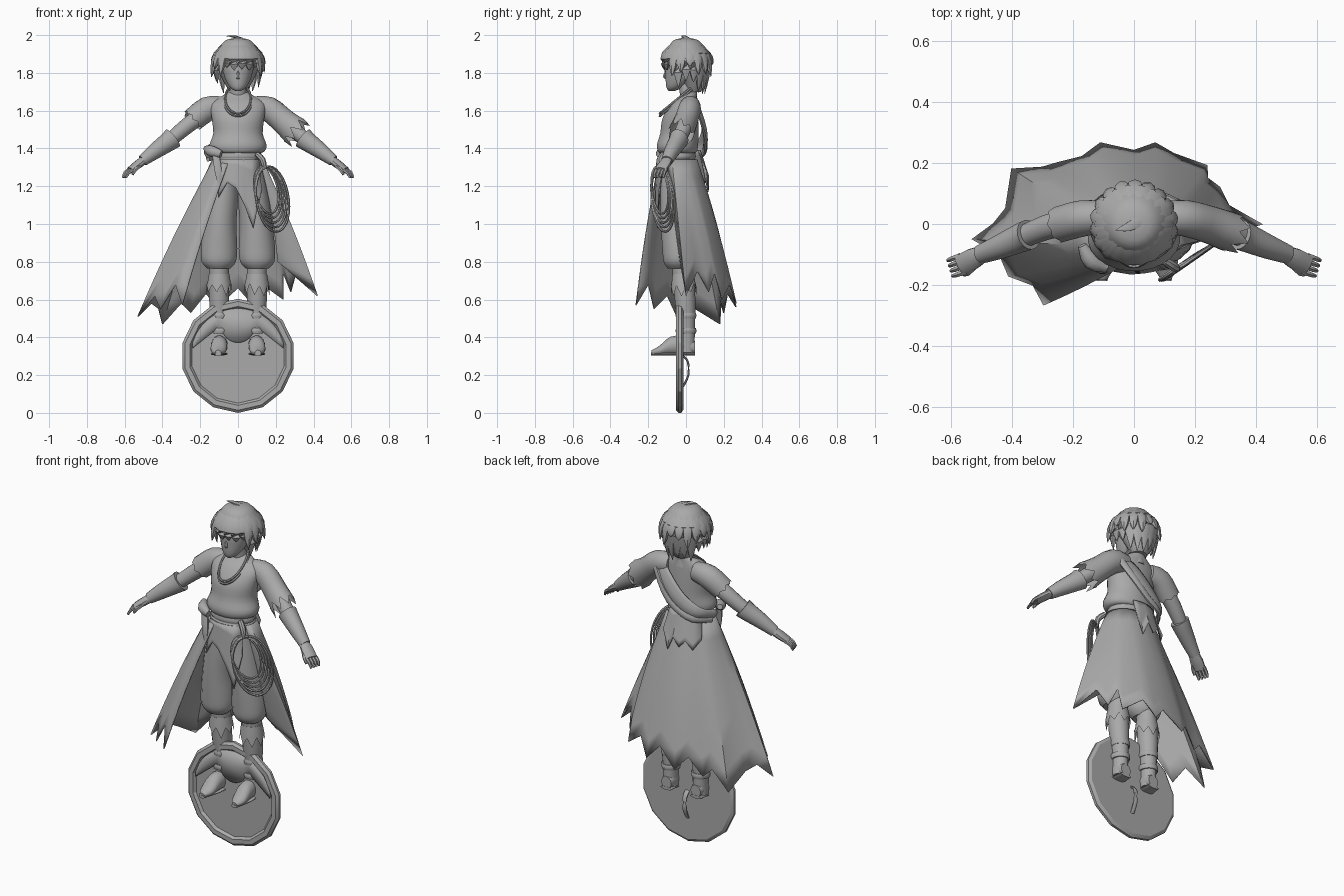
import bpy, bmesh, math, random
from mathutils import Vector

random.seed(4)
if "Cube" in bpy.data.objects:
    bpy.data.objects.remove(bpy.data.objects["Cube"], do_unlink=True)

# One clay colour for the whole figure
clay = bpy.data.materials.new("plain grey")
clay.use_nodes = True
GREY = (0.4, 0.4, 0.4, 1)
clay.diffuse_color = GREY
clay.node_tree.nodes["Principled BSDF"].inputs["Base Color"].default_value = GREY


def finish(ob, angle=40):
    ob.data.materials.append(clay)
    bpy.context.view_layer.update()
    bpy.ops.object.select_all(action='DESELECT')
    ob.select_set(True)
    bpy.context.view_layer.objects.active = ob
    if ob.type == 'CURVE':
        bpy.ops.object.convert(target='MESH')
    bpy.ops.object.shade_smooth_by_angle(angle=math.radians(angle))
    return bpy.context.view_layer.objects.active


def mesh_object(name, bm):
    bmesh.ops.recalc_face_normals(bm, faces=bm.faces)
    me = bpy.data.meshes.new(name)
    bm.to_mesh(me)
    bm.free()
    ob = bpy.data.objects.new(name, me)
    bpy.context.collection.objects.link(ob)
    return ob


def smooth(rows, steps):
    """Catmull-Rom interpolation between tuples."""
    out = []
    for i in range(len(rows) - 1):
        a, b, c, d = (rows[min(max(k, 0), len(rows) - 1)] for k in range(i - 1, i + 3))
        for s in range(steps):
            t = s / steps
            out.append(tuple(q + t / 2 * (r - p + t * (2 * p - 5 * q + 4 * r - w + t * (3 * (q - r) + w - p)))
                             for p, q, r, w in zip(a, b, c, d)))
    return out + [rows[-1]]


def loft(name, rows, n=16, steps=3, axis=None, jag=0, open_end=False, side=1, angle=40):
    """Skin elliptical sections (x, y, z, width, depth); axis fixes the section plane."""
    rows = smooth([(r[0] * side, *r[1:4], r[-1]) for r in rows], steps)
    centres = [Vector(r[:3]) for r in rows]
    bm = bmesh.new()
    rings = []
    for i, r in enumerate(rows):
        t = (centres[min(i + 1, len(rows) - 1)] - centres[max(i - 1, 0)]).normalized()
        if axis == 'Z':
            u, v = Vector((1, 0, 0)), Vector((0, 1, 0))
        elif axis == 'Y':
            u, v = Vector((1, 0, 0)), Vector((0, 0, 1))
        else:
            u = t.cross(Vector((0, 0, 1))).normalized()
            v = u.cross(t)
        ring = []
        for k in range(n):
            a = math.tau * (k + 0.5) / n
            p = centres[i] + u * max(r[3], .001) * math.cos(a) + v * max(r[4], .001) * math.sin(a)
            if jag and i == len(rows) - 1:
                p += t * jag * (random.uniform(.4, 1) if k % 2 else random.uniform(-.6, -.2))
            ring.append(bm.verts.new(p))
        rings.append(ring)
    for a, b in zip(rings, rings[1:]):
        for k in range(n):
            bm.faces.new((a[k], a[k - 1], b[k - 1], b[k]))
    bm.faces.new(rings[0])
    if not open_end:
        bm.faces.new(rings[-1])
    return finish(mesh_object(name, bm), angle)


def sheet(name, tops, bottoms, rows=6, bulge=0, thick=.006):
    """Thin cloth ruled between an upper and a lower edge."""
    bm = bmesh.new()
    cols = []
    for a, b in zip(tops, bottoms):
        a, b = Vector(a), Vector(b)
        out = Vector((b.x, b.y, 0)).normalized() * bulge
        cols.append([bm.verts.new(a.lerp(b, j / rows) + out * math.sin(math.pi * j / rows))
                     for j in range(rows + 1)])
    for a, b in zip(cols, cols[1:]):
        for j in range(rows):
            bm.faces.new((a[j], a[j + 1], b[j + 1], b[j]))
    ob = mesh_object(name, bm)
    mod = ob.modifiers.new("thickness", 'SOLIDIFY')
    mod.thickness, mod.offset = thick, 0
    return finish(ob)


def cord(name, points, radius, closed=True):
    cu = bpy.data.curves.new(name, 'CURVE')
    cu.dimensions = '3D'
    cu.bevel_depth, cu.bevel_resolution = radius, 1
    sp = cu.splines.new('POLY')
    sp.points.add(len(points) - 1)
    for q, p in zip(sp.points, points):
        q.co = (*p, 1)
    sp.use_cyclic_u = closed
    ob = bpy.data.objects.new(name, cu)
    bpy.context.collection.objects.link(ob)
    return finish(ob)


# Head, neck and nose
loft("head", [(0, -.075, 1.705, .015, .018), (0, -.06, 1.725, .045, .045), (0, -.03, 1.78, .073, .08),
              (0, -.02, 1.85, .085, .09), (0, -.01, 1.92, .07, .08), (0, 0, 1.96, .02, .02)], axis='Z')
loft("neck", [(0, .02, 1.64, .05, .045), (0, 0, 1.76, .04, .045)], axis='Z')
loft("nose", [(0, -.1, 1.82, .005, .005), (0, -.108, 1.78, .01, .014), (0, -.1, 1.765, .008, .004)], n=6, axis='Z')

# Hair: scalp shell with layered pointed locks
loft("hair_cap", [(0, 0, 1.985, .02, .02), (0, 0, 1.97, .07, .07), (0, .005, 1.92, .11, .105),
                  (0, .01, 1.87, .118, .11), (0, .035, 1.8, .1, .085), (0, .045, 1.74, .07, .06),
                  (0, .04, 1.7, .045, .04)], axis='Z')


def lock(name, a, reach, tip, width):
    d = lambda r, z, w, h: (r * math.sin(a), -r * math.cos(a), z, w, h)
    loft(name, [d(.05, 1.965, .02, .01), d(.115, 1.9, width, .016),
                d((.125 + reach) / 2, (1.88 + tip) / 2, width * .8, .014), d(reach, tip, .001, .001)], n=6, steps=2)


for k in range(18):
    a = math.tau * (k + .5) / 18
    front = math.cos(a)
    tip = 1.83 if front > .6 else 1.74 if front > -.4 else 1.70
    lock("long_lock", a, .115 if front > -.4 else .1, tip + random.uniform(-.02, .02), .034)
    if front < .7:
        lock("short_lock", a + .15, .142, 1.81 + random.uniform(-.04, .04), .026)
loft("crown_tuft", [(.02, .01, 1.975, .02, .012), (-.02, -.01, 1.992, .016, .007), (-.06, -.02, 1.995, .001, .001)],
     n=6)

# Shirt, waist sash and necklace
loft("shirt", [(0, .02, 1.7, .045, .04), (0, .01, 1.675, .09, .048), (0, -.01, 1.635, .145, .07),
               (0, -.03, 1.56, .14, .095), (0, -.035, 1.48, .132, .102), (0, -.045, 1.42, .152, .11),
               (0, -.045, 1.385, .142, .104), (0, -.045, 1.375, .115, .09)], n=24, axis='Z')
loft("waist_sash", [(0, -.045, 1.4, .115, .09), (0, -.045, 1.36, .128, .098), (0, -.045, 1.345, .124, .094),
                    (0, -.045, 1.33, .135, .102), (0, -.045, 1.3, .132, .1)], n=24, axis='Z')
for drop in (0, .014):
    ring = [math.tau * k / 28 for k in range(28)]
    cord("necklace", [((.068 + drop / 3) * math.sin(a), -.042 - .097 * math.cos(a),
                       1.665 - drop - .08 * math.cos(a)) for a in ring], .006)

# Arms, sleeves, gauntlets and hands
loft("right_sleeve", [(.08, .02, 1.62, .05, .055), (.16, .02, 1.61, .06, .066), (.24, 0, 1.55, .06, .062)],
     side=-1, jag=.012, open_end=True)
loft("left_sleeve", [(.08, .02, 1.62, .05, .055), (.16, .02, 1.61, .06, .066), (.24, 0, 1.545, .062, .068),
                     (.31, -.025, 1.485, .066, .08)], jag=.045, open_end=True)
for side, label in ((1, "left"), (-1, "right")):
    loft(label + "_arm", [(.12, .02, 1.62, .045), (.25, 0, 1.535, .043), (.36, -.04, 1.445, .037),
                          (.5, -.1, 1.34, .026)], side=side)
    loft(label + "_gauntlet", [(.345, -.035, 1.455, .05, .058), (.37, -.045, 1.435, .048, .052),
                               (.44, -.075, 1.385, .04, .042), (.505, -.1, 1.335, .031, .03)], side=side)
    loft(label + "_palm", [(.49, -.095, 1.345, .026, .024), (.53, -.115, 1.315, .036, .022),
                           (.57, -.135, 1.285, .034, .017)], side=side, n=10)
    for f in range(4):
        s = (f - 1.5) * .017
        loft(label + "_finger", [(.56 + s * .4, -.13 + s, 1.29, .01), (.588 + s * .4, -.14 + s, 1.272, .009),
                                 (.602 + s * .3, -.145 + s, 1.245, .006)], side=side, n=6, steps=2)
    loft(label + "_thumb", [(.52, -.135, 1.31, .012), (.545, -.16, 1.285, .011), (.56, -.165, 1.26, .006)],
         side=side, n=6, steps=2)

# Breeches, legs, torn boot cuffs and feet
for side, label in ((1, "left"), (-1, "right")):
    loft(label + "_breeches", [(.065, -.045, 1.33, .065, .09), (.08, -.04, 1.15, .082, .098),
                               (.095, -.035, 1, .088, .1), (.1, -.035, .87, .098, .092),
                               (.102, -.04, .8, .092, .08), (.102, -.04, .765, .062, .058)], side=side, axis='Z')
    loft(label + "_leg", [(.1, -.02, .79, .052, .056), (.1, -.005, .6, .054, .056), (.097, .002, .45, .042, .046),
                          (.097, 0, .32, .042, .046)], side=side, axis='Z')
    loft(label + "_boot_cuff", [(.1, -.015, .735, .055, .058), (.1, -.012, .66, .068, .068)], side=side,
         jag=.045, open_end=True, axis='Z')
    for z in (.42, .5):
        loft(label + "_boot_band", [(.097, 0, z, .049, .053), (.097, 0, z + .015, .053, .056),
                                    (.097, 0, z + .03, .05, .053)], side=side, axis='Z')
    loft(label + "_foot", [(.095, .047, .345, .032, .035), (.096, 0, .355, .042, .05), (.1, -.08, .355, .044, .05),
                           (.103, -.14, .33, .04, .026), (.105, -.183, .32, .016, .012)], side=side, axis='Y')
    loft(label + "_sole", [(.096, .048, .312, .036, .009), (.1, -.08, .312, .045, .009),
                           (.105, -.186, .312, .018, .009)], side=side, axis='Y')

# Long torn coat skirt, open at the front
hem = [(-.295, -.265, .57), (-.33, -.2, .68), (-.41, -.17, .55), (-.44, -.1, .62), (-.53, -.05, .51),
       (-.46, 0, .58), (-.42, .05, .55), (-.4, .18, .47), (-.3, .185, .58), (-.25, .2, .53), (-.17, .22, .63),
       (-.11, .265, .56), (0, .24, .66), (.07, .265, .58), (.13, .23, .68), (.24, .19, .6), (.24, .15, .74),
       (.28, .12, .64), (.31, .06, .75), (.42, 0, .62), (.21, -.03, .8)]
waist = []
for i in range(len(hem)):
    a = math.radians(250 - 280 * i / (len(hem) - 1))
    waist.append((.134 * math.cos(a), -.045 + .103 * math.sin(a), 1.34))
sheet("coat_skirt", waist, hem, rows=8, bulge=.012)

# Hanging front cloth and torn back cloth
arc = lambda x, r: -.045 + r * math.sqrt(max(0, 1 - (x / .14) ** 2))
xs = [-.09, -.05, -.01, .03, .07, .11]
sheet("front_cloth", [(x, arc(x, -.107), 1.34) for x in xs],
      [(x * 1.15, -.165 + abs(x) * .2, z) for x, z in zip(xs, (1.14, 1.22, 1.19, 1.1, .98, 1.18))])
xs = [-.12, -.09, -.06, -.03, 0, .03, .06]
sheet("back_cloth", [(x, arc(x, .12), 1.39) for x in xs],
      [(x * 1.2, arc(x, .12) + .045, z) for x, z in zip(xs, (1.25, 1.19, 1.24, 1.2, 1.25, 1.17, 1.28))])

# Cloth draped over the back, from left shoulder to right hip, with its knot
upper = smooth([(.13, .03, 1.665), (.05, .075, 1.6), (-.05, .085, 1.5), (-.14, .05, 1.43), (-.168, -.04, 1.4)], 4)
lower = smooth([(.15, .06, 1.6), (.08, .09, 1.5), (0, .095, 1.42), (-.1, .075, 1.37), (-.16, -.02, 1.35)], 4)
sheet("back_drape", upper, lower, bulge=.014)
loft("drape_fold", [(x, y + .008, z, .012, .02) for x, y, z in lower[::4]], n=8)
loft("hip_knot", [(-.17, -.07, 1.4, .015, .015), (-.14, -.12, 1.385, .03, .03), (-.09, -.145, 1.37, .015, .02)], n=10)
loft("knot_tail", [(-.12, -.135, 1.38, .02, .01), (-.105, -.155, 1.28, .02, .008), (-.1, -.16, 1.2, .004, .003)],
     n=8, axis='Z')

# Coiled rope on the left hip
for k in range(5):
    w, h = .062 + .006 * k, .125 + .012 * k
    cord("rope_coil", [(.15 + .008 * k + w * math.cos(a) + .02 * math.sin(-a),
                        -.138 + .004 * k + w * .7 * math.cos(a) - .012 * math.sin(a),
                        1.18 - .012 * k + h * math.sin(a)) for a in ring], .0065)
loft("rope_hanger", [(.1, -.12, 1.37, .014), (.13, -.14, 1.34, .016), (.14, -.145, 1.29, .012)], n=8)

# Round shield at the feet, with rim, raised upper field and rear strap
loft("shield", [(0, -.014, .302, .285), (0, -.025, .302, .302), (0, -.04, .302, .302), (0, -.053, .302, .288),
                (0, -.053, .302, .262), (0, -.038, .302, .25)], n=14, steps=1, axis='Y', angle=20)
edge, low = [], []
for k in range(25):
    x = -.24 + .02 * k
    edge.append((x, -.044, .302 + math.sqrt(.0626 - x * x)))
    dip = -math.sqrt(.0081 - x * x) + .16 if abs(x) < .09 else .16 - .8 * (abs(x) - .09)
    low.append((x, -.044, .302 + min(dip, edge[-1][2] - .306)))
sheet("shield_field", edge, low, rows=2, thick=.009)
loft("shield_strap", [(0, -.015, .3, .014, .006), (0, .01, .27, .014, .006), (0, .012, .2, .014, .006),
                      (0, -.015, .14, .012, .006)], n=8)
